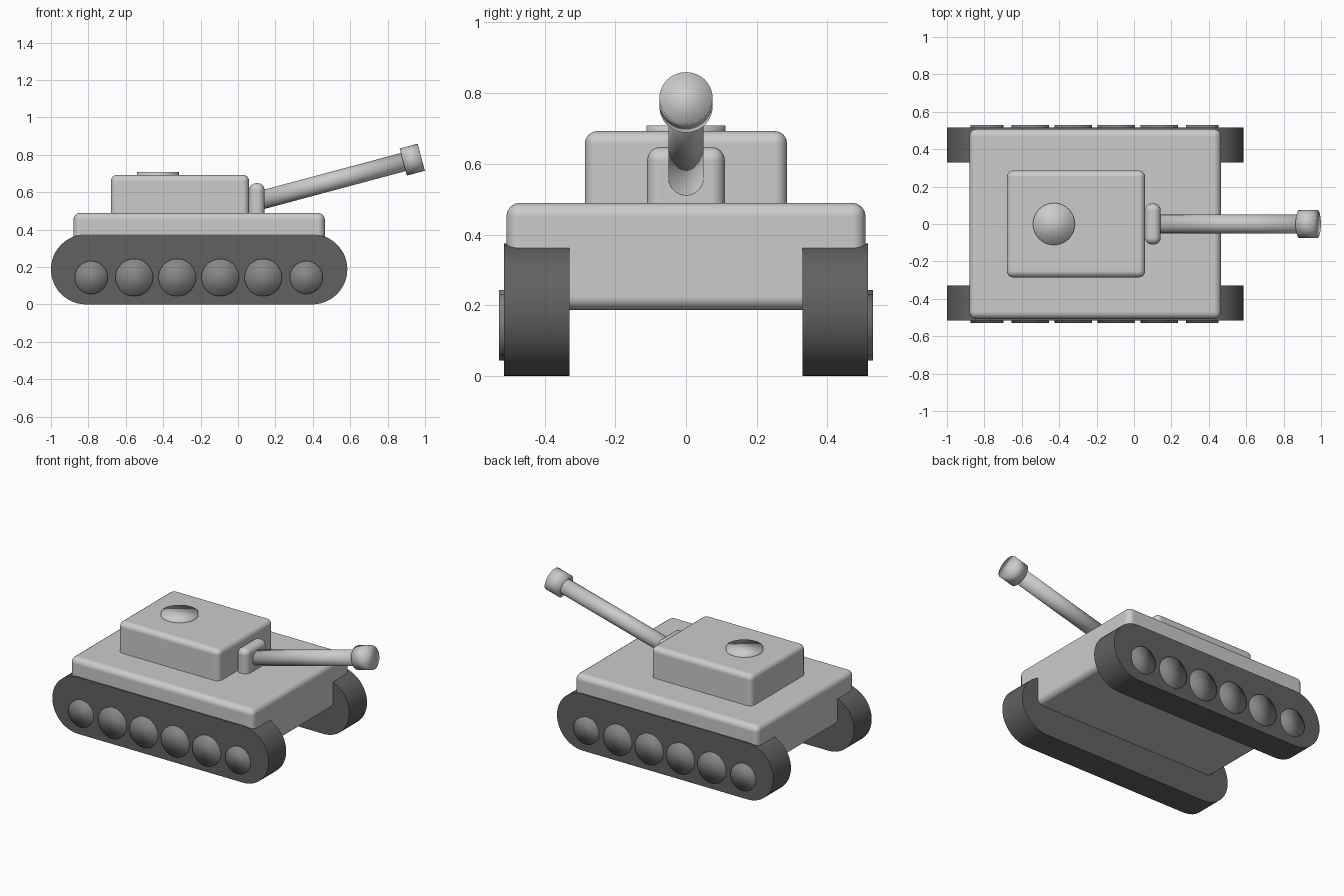
import bpy, bmesh
from math import pi, sin, cos, radians
from mathutils import Vector

if "Cube" in bpy.data.objects:
    bpy.data.objects.remove(bpy.data.objects["Cube"])


def bevelled_box(name, lo, hi, bevel, segments=4):
    """Rounded box between two opposite corners."""
    lo, hi = Vector(lo), Vector(hi)
    bpy.ops.mesh.primitive_cube_add(size=1, location=(lo + hi) / 2)
    ob = bpy.context.object
    ob.name = name
    ob.scale = hi - lo
    bpy.ops.object.transform_apply(location=False, rotation=False, scale=True)
    mod = ob.modifiers.new("Bevel", 'BEVEL')
    mod.width = bevel
    mod.segments = segments
    bpy.ops.object.shade_smooth()
    mod.harden_normals = True
    return ob


def rod(name, start, end, radius, sides=48):
    """Cylinder between two points, softly shaded."""
    start, end = Vector(start), Vector(end)
    axis = end - start
    bpy.ops.mesh.primitive_cylinder_add(vertices=sides, radius=radius, depth=axis.length,
                                        location=(start + end) / 2)
    ob = bpy.context.object
    ob.name = name
    ob.rotation_euler = axis.to_track_quat('Z', 'Y').to_euler()
    bpy.ops.object.shade_smooth()
    return ob


def track(name, x0, x1, y0, y1, radius, material, steps=24):
    """Stadium profile extruded across the width."""
    bm = bmesh.new()
    pts = []
    for cx, a0 in ((x1, -pi / 2), (x0, pi / 2)):
        for i in range(steps + 1):
            a = a0 + pi * i / steps
            pts.append((cx + radius * cos(a), y0, radius + radius * sin(a)))
    face = bm.faces.new([bm.verts.new(p) for p in pts])
    ext = bmesh.ops.extrude_face_region(bm, geom=[face])
    verts = [v for v in ext["geom"] if isinstance(v, bmesh.types.BMVert)]
    bmesh.ops.translate(bm, verts=verts, vec=(0, y1 - y0, 0))
    bmesh.ops.recalc_face_normals(bm, faces=bm.faces)
    me = bpy.data.meshes.new(name)
    bm.to_mesh(me)
    bm.free()
    me.materials.append(material)
    ob = bpy.data.objects.new(name, me)
    bpy.context.collection.objects.link(ob)
    bpy.ops.object.select_all(action='DESELECT')
    ob.select_set(True)
    bpy.context.view_layer.objects.active = ob
    bpy.ops.object.shade_smooth_by_angle(angle=radians(35))
    return ob


dark = bpy.data.materials.new("dark_rubber")
dark.diffuse_color = (0.12, 0.12, 0.12, 1)
dark.use_nodes = True
dark.node_tree.nodes["Principled BSDF"].inputs["Base Color"].default_value = dark.diffuse_color
wheel_grey = bpy.data.materials.new("wheel_grey")
wheel_grey.diffuse_color = (0.24, 0.24, 0.24, 1)
wheel_grey.use_nodes = True
wheel_grey.node_tree.nodes["Principled BSDF"].inputs["Base Color"].default_value = wheel_grey.diffuse_color

# Hull, turret and gun mantlet
bevelled_box("hull", (-0.88, -0.508, 0.187), (0.465, 0.508, 0.49), 0.038)
bevelled_box("turret", (-0.68, -0.286, 0.43), (0.06, 0.286, 0.693), 0.035)
bevelled_box("mantlet", (0.058, -0.11, 0.44), (0.143, 0.11, 0.648), 0.038)

# Roof hatch
rod("hatch", (-0.428, 0, 0.67), (-0.428, 0, 0.708), 0.112)

# Raised gun barrel with muzzle
tilt = radians(15)
direction = Vector((cos(tilt), 0, sin(tilt)))
tip = Vector((0.98, 0, 0.787))
rod("barrel", tip - direction * 0.93, tip - direction * 0.05, 0.05)
rod("muzzle", tip - direction * 0.1, tip, 0.075)

# Tracks and road wheels on both sides
for side, label in ((-1, "front"), (1, "back")):
    track(f"track_{label}", -0.8125, 0.397, side * 0.33, side * 0.515, 0.1875, dark)
    for i in range(6):
        x = -0.785 + i * 0.23
        radius = 0.088 if i in (0, 5) else 0.1
        wheel = rod(f"wheel_{label}_{i + 1}", (x, side * 0.45, 0.144),
                    (x, side * 0.529, 0.144), radius)
        wheel.data.materials.append(wheel_grey)
